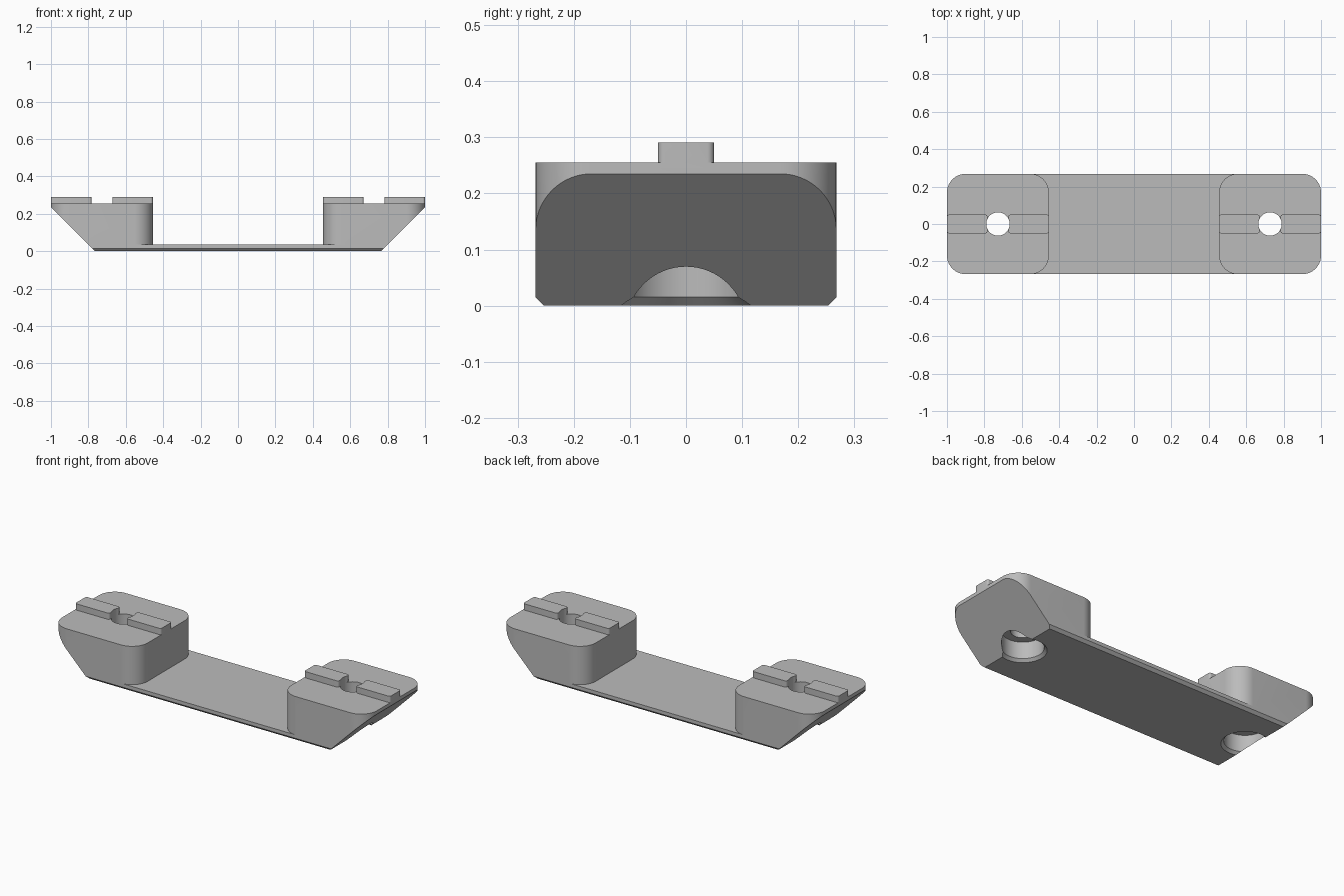
import bpy, bmesh, math
from mathutils import Matrix

if "Cube" in bpy.data.objects:
    bpy.data.objects.remove(bpy.data.objects["Cube"], do_unlink=True)

GREY = (0.5, 0.5, 0.5, 1)
HALF_W = 0.268            # half depth of the bracket
INNER, OUTER = 0.455, 1.0  # block extent along x
HOLE_X = 0.7275
TOP = 0.255

mat = bpy.data.materials.new("plain grey")
mat.use_nodes = True
mat.diffuse_color = GREY
mat.node_tree.nodes["Principled BSDF"].inputs["Base Color"].default_value = GREY


def add_object(name, bm):
    bmesh.ops.recalc_face_normals(bm, faces=bm.faces)
    mesh = bpy.data.meshes.new(name)
    bm.to_mesh(mesh)
    bm.free()
    mesh.materials.append(mat)
    ob = bpy.data.objects.new(name, mesh)
    bpy.context.collection.objects.link(ob)
    return ob


def prism(name, points, direction):
    """Extrude a closed outline of 3D points along a direction."""
    bm = bmesh.new()
    face = bm.faces.new([bm.verts.new(p) for p in points])
    ext = bmesh.ops.extrude_face_region(bm, geom=[face])
    verts = [g for g in ext["geom"] if isinstance(g, bmesh.types.BMVert)]
    bmesh.ops.translate(bm, verts=verts, vec=direction)
    return add_object(name, bm)


def rounded_box(name, x0, x1, half_y, z0, z1, r, steps):
    pts = []
    corners = [(x1 - r, half_y - r), (x0 + r, half_y - r),
               (x0 + r, r - half_y), (x1 - r, r - half_y)]
    for i, (cx, cy) in enumerate(corners):
        for k in range(steps + 1):
            a = (i + k / steps) * math.pi / 2
            pts.append((cx + r * math.cos(a), cy + r * math.sin(a), z0))
    return prism(name, pts, (0, 0, z1 - z0))


def lathe(name, profile, cx, steps=64):
    bm = bmesh.new()
    verts = [bm.verts.new((r, 0, z)) for r, z in profile]
    edges = [bm.edges.new(pair) for pair in zip(verts, verts[1:])]
    bmesh.ops.spin(bm, geom=verts + edges, cent=(0, 0, 0), axis=(0, 0, 1),
                   angle=2 * math.pi, steps=steps, use_duplicate=False)
    bmesh.ops.remove_doubles(bm, verts=bm.verts, dist=1e-5)
    bmesh.ops.translate(bm, verts=bm.verts, vec=(cx, 0, 0))
    return add_object(name, bm)


def combine(target, tool, operation):
    mod = target.modifiers.new(operation.lower(), "BOOLEAN")
    mod.operation, mod.solver, mod.object = operation, "EXACT", tool
    bpy.context.view_layer.objects.active = target
    bpy.ops.object.modifier_apply(modifier=mod.name)
    bpy.data.objects.remove(tool, do_unlink=True)


# Thin base plate with chamfered lower edges
c = 0.015
section = [(-HALF_W + c, 0), (HALF_W - c, 0), (HALF_W, c),
           (HALF_W, 0.035), (-HALF_W, 0.035), (-HALF_W, c)]
bracket = prism("bracket", [(-0.85, y, z) for y, z in section], (1.7, 0, 0))

# Screw recess: flared mouth, head pocket, through hole
screw = [(0, -0.02), (0.142, -0.02), (0.107, c), (0.107, 0.11),
         (0.0625, 0.11), (0.0625, 0.4), (0, 0.4)]
slope = [(0.665, -0.1), (1.165, 0.4), (1.3, -0.1)]

for s in (-1, 1):
    def span(a, b):
        return min(s * a, s * b), max(s * a, s * b)

    # Raised mounting block
    combine(bracket, rounded_box("block", *span(INNER, OUTER), HALF_W,
                                 0.02, TOP, 0.1, 16), "UNION")
    # Locating keys on either side of the hole
    for a, b in ((INNER, 0.672), (0.783, OUTER)):
        combine(bracket, rounded_box("key", *span(a, b), 0.05,
                                     0.245, 0.291, 0.012, 5), "UNION")
    # Sloping end face
    combine(bracket, prism("end_cut", [(s * x, -0.5, z) for x, z in slope],
                           (0, 1, 0)), "DIFFERENCE")
    combine(bracket, lathe("screw_cut", screw, s * HOLE_X), "DIFFERENCE")

bpy.ops.object.select_all(action="DESELECT")
bracket.select_set(True)
bpy.context.view_layer.objects.active = bracket
bpy.ops.object.shade_smooth_by_angle(angle=math.radians(25))
